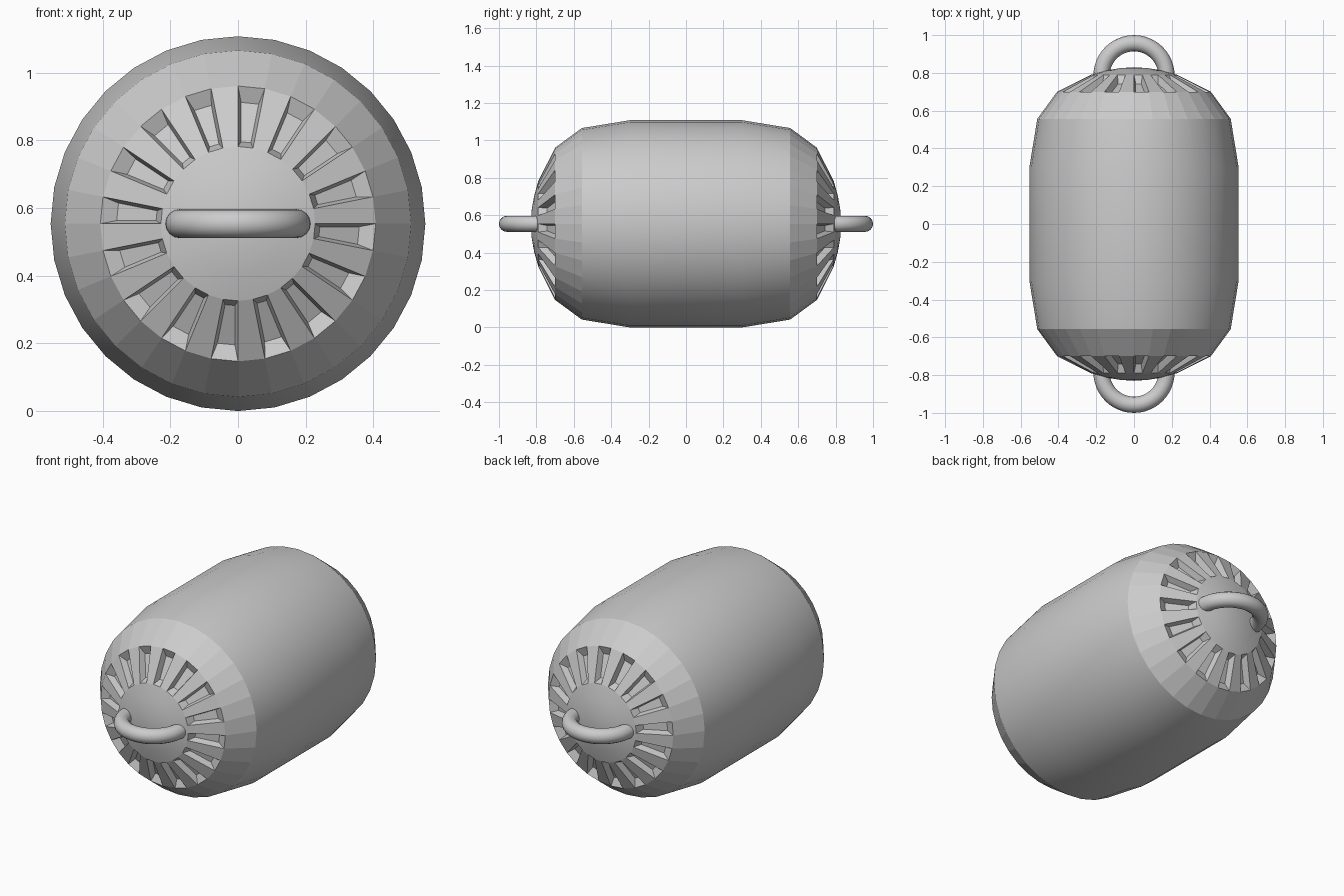
import bpy, bmesh, math
from mathutils import Vector

if "Cube" in bpy.data.objects:
    bpy.data.objects.remove(bpy.data.objects["Cube"])

SIDES = 32
CZ = 0.554                       # height of the long axis
HALF = [(0.30, 0.554), (0.557, 0.512), (0.70, 0.407), (0.79, 0.228), (0.812, 0.15), (0.825, 0.075)]
TIP = 0.83
profile = [(-y, r) for y, r in reversed(HALF)] + HALF


def finish(bm, name):
    bmesh.ops.recalc_face_normals(bm, faces=bm.faces[:])
    mesh = bpy.data.meshes.new(name)
    bm.to_mesh(mesh)
    bm.free()
    obj = bpy.data.objects.new(name, mesh)
    bpy.context.collection.objects.link(obj)
    return obj


# Barrel: rings lathed around the y axis, closed by a pole at each end
bm = bmesh.new()
rings = []
for y, r in profile:
    rings.append([bm.verts.new((r * math.sin(2 * math.pi * i / SIDES), y,
                                CZ + r * math.cos(2 * math.pi * i / SIDES))) for i in range(SIDES)])
slots = []
for k in range(len(rings) - 1):
    a, b = rings[k], rings[k + 1]
    y0, y1 = abs(profile[k][0]), abs(profile[k + 1][0])
    lo, hi = min(y0, y1), max(y0, y1)
    for i in range(SIDES):
        j = (i + 1) % SIDES
        f = bm.faces.new((a[i], a[j], b[j], b[i]))
        f.smooth = hi < 0.6 or lo > 0.78
        if abs(lo - 0.70) < 0.01 and i % 2 == 0:
            slots.append(f)
for ring, y in ((rings[0], -TIP), (rings[-1], TIP)):
    pole = bm.verts.new((0, y, CZ))
    for i in range(SIDES):
        bm.faces.new((ring[i], ring[(i + 1) % SIDES], pole)).smooth = True
bmesh.ops.recalc_face_normals(bm, faces=bm.faces[:])

# Tapered recesses in every other face of the end cones
for f in slots:
    c, n = f.calc_center_median(), f.normal.copy()
    new = bmesh.ops.extrude_discrete_faces(bm, faces=[f])["faces"][0]
    for v in new.verts:
        v.co = c + (v.co - c) * 0.65 - n * 0.036

# Keep the edges between the smooth and flat bands crisp
for e in bm.edges:
    if len(e.link_faces) == 2 and not all(f.smooth for f in e.link_faces):
        e.smooth = False
finish(bm, "barrel")

# Ring handles, half sunk into each end
for name, s in (("front_ring", -1), ("back_ring", 1)):
    bpy.ops.mesh.primitive_torus_add(location=(0, s * 0.785, CZ), major_radius=0.172,
                                     minor_radius=0.043, major_segments=48, minor_segments=16)
    ring = bpy.context.object
    ring.name = name
    bpy.ops.object.shade_smooth()
